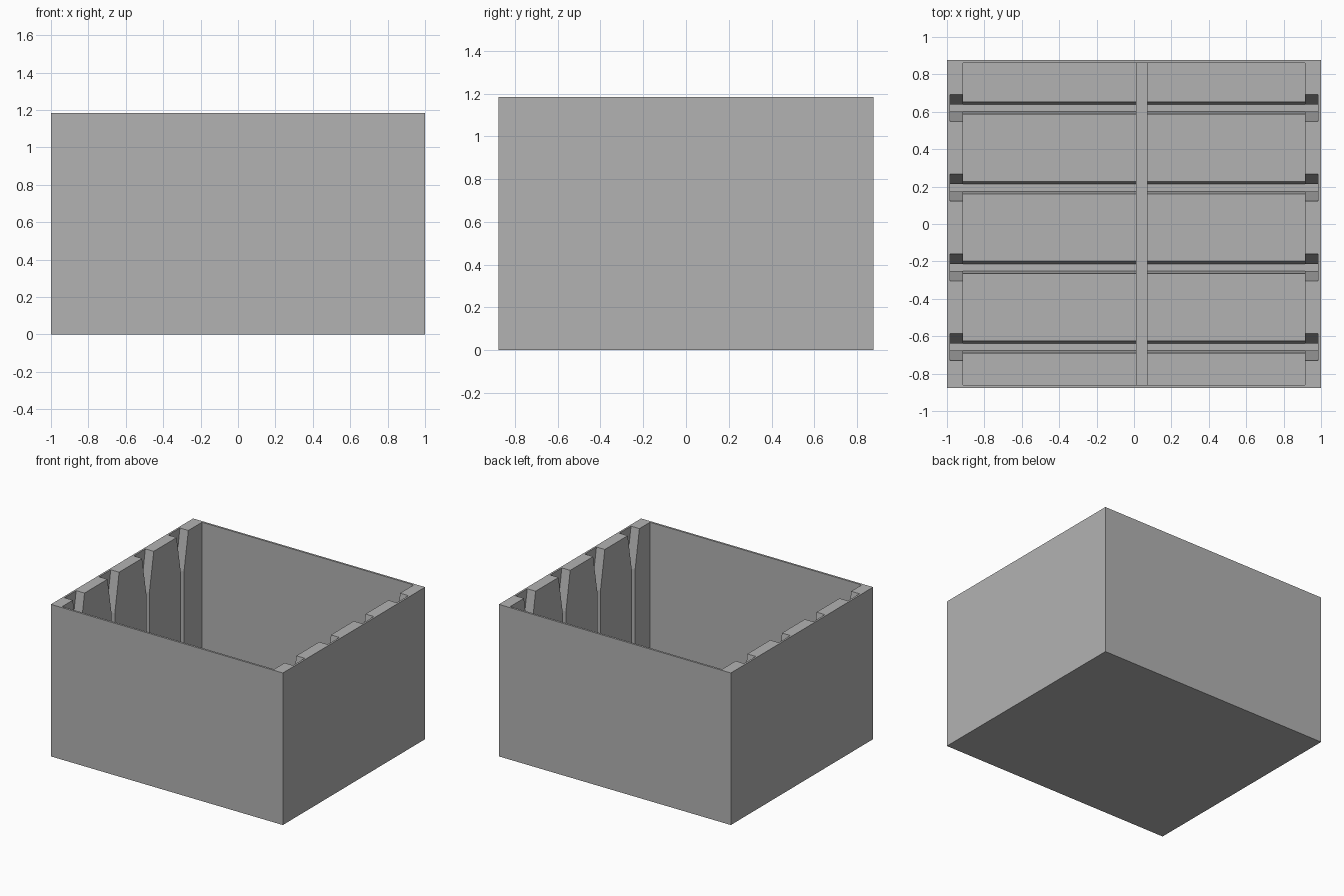
import bpy

default = bpy.data.objects.get("Cube")
if default:
    bpy.data.objects.remove(default, do_unlink=True)

HALF_X, HALF_Y, HEIGHT = 1.0, 0.876, 1.185
IN_X, IN_Y, FLOOR = 0.913, 0.86, 0.09
SLOT_X, SLOT_Z = 0.985, 0.015
SLOT_W, FUNNEL_W, GROOVE_W = 0.019, 0.072, 0.033    # half widths
FUNNEL_Z = 0.885
SLOT_YS = [0.62 - 0.426 * i for i in range(4)]

gray = bpy.data.materials.new("plain gray")
gray.use_nodes = True
color = (0.45, 0.45, 0.45, 1)
gray.diffuse_color = color
gray.node_tree.nodes["Principled BSDF"].inputs["Base Color"].default_value = color


def prism(name, profile, x0, x1):
    """Extrude a (y, z) outline along x."""
    n = len(profile)
    verts = [(x, y, z) for x in (x0, x1) for y, z in profile]
    faces = [tuple(reversed(range(n))), tuple(range(n, 2 * n))]
    faces += [(i, (i + 1) % n, n + (i + 1) % n, n + i) for i in range(n)]
    mesh = bpy.data.meshes.new(name)
    mesh.from_pydata(verts, [], faces)
    mesh.materials.append(gray)
    obj = bpy.data.objects.new(name, mesh)
    bpy.context.collection.objects.link(obj)
    return obj


def block(name, x0, x1, y, z0, z1):
    return prism(name, [(-y, z0), (y, z0), (y, z1), (-y, z1)], x0, x1)


def symmetric(y, half):
    """Outline from (half width, z) points, mirrored about y."""
    return [(y + w, z) for w, z in half] + [(y - w, z) for w, z in reversed(half)]


# Box shell
box = block("box", -HALF_X, HALF_X, HALF_Y, 0, HEIGHT)
cutters = [block("cavity_cutter", -IN_X, IN_X, IN_Y, FLOOR, HEIGHT + 0.2)]

# Card slots: funnel mouths in the side walls, tapered grooves in the floor
slope = (FUNNEL_W - SLOT_W) / (HEIGHT - FUNNEL_Z)
top = HEIGHT + 0.1
for y in SLOT_YS:
    slot = [(SLOT_W, SLOT_Z), (SLOT_W, FUNNEL_Z), (FUNNEL_W + slope * 0.1, top)]
    cutters.append(prism("slot_cutter", symmetric(y, slot), -SLOT_X, SLOT_X))
    groove = [(SLOT_W, SLOT_Z), (GROOVE_W, FLOOR), (GROOVE_W, FLOOR + 0.05)]
    cutters.append(prism("groove_cutter", symmetric(y, groove), -IN_X, IN_X))

for cutter in cutters:
    cutter.hide_render = True
    mod = box.modifiers.new("cut", 'BOOLEAN')
    mod.operation, mod.solver, mod.object = 'DIFFERENCE', 'EXACT', cutter

# Bake the cuts and drop the cutters
bpy.context.view_layer.update()
evaluated = box.evaluated_get(bpy.context.evaluated_depsgraph_get())
baked = bpy.data.meshes.new_from_object(evaluated)
box.modifiers.clear()
box.data = baked
for cutter in cutters:
    bpy.data.objects.remove(cutter, do_unlink=True)

# Off-centre key rib across the floor
block("key_rib", 0.012, 0.071, IN_Y, SLOT_Z, 0.13)
